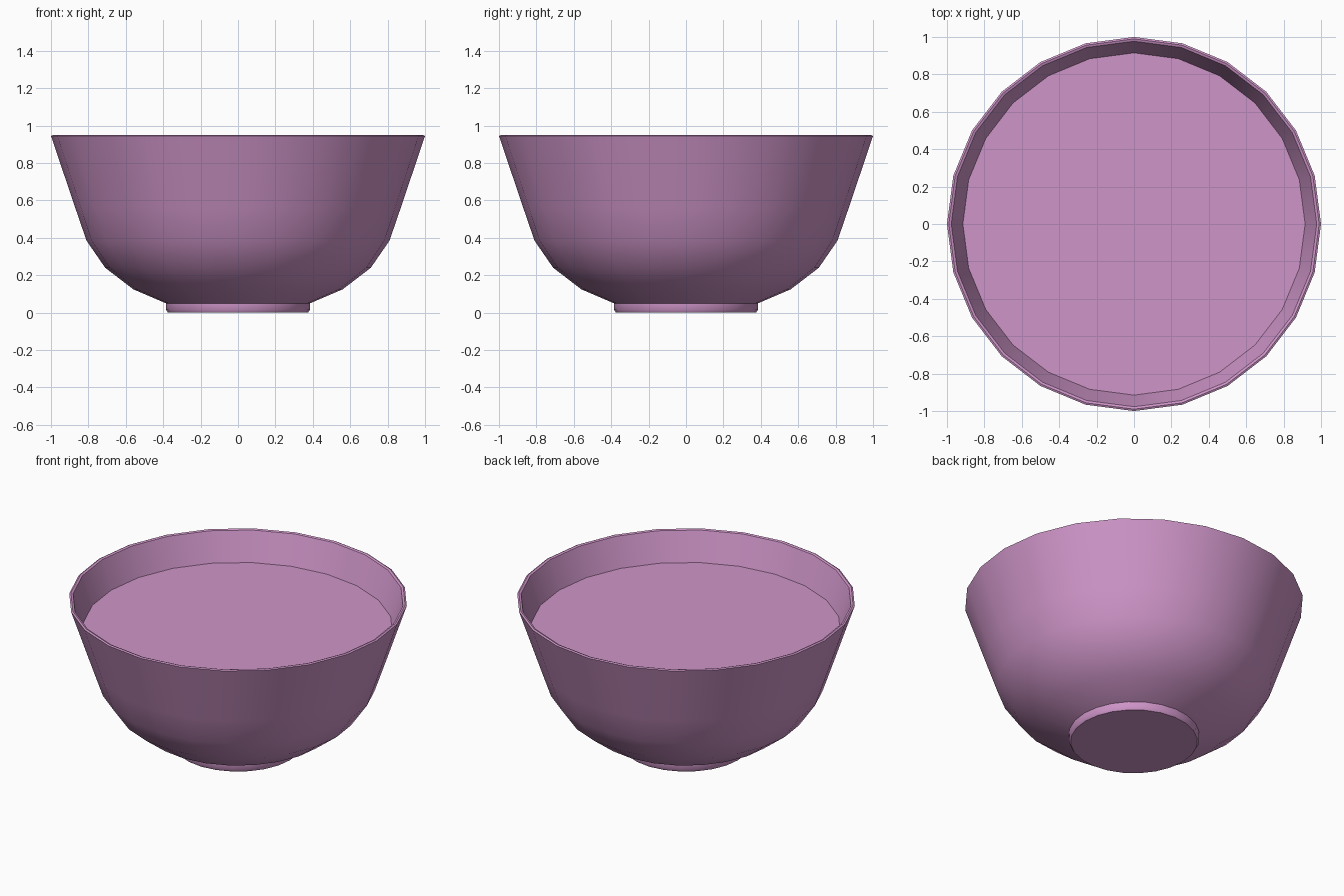
import bpy, bmesh, math

if "Cube" in bpy.data.objects:
    bpy.data.objects.remove(bpy.data.objects["Cube"])

SIDES = 24

# Glaze colour
mat = bpy.data.materials.new("pink_glaze")
mat.diffuse_color = (0.62, 0.30, 0.58, 1)
mat.use_nodes = True
mat.node_tree.nodes["Principled BSDF"].inputs["Base Color"].default_value = mat.diffuse_color


def lathe(name, profile, cap_start=False, cap_end=False):
    """Spin an (r, z) profile round z, optionally capping either end."""
    bm = bmesh.new()
    rings = []
    for r, z in profile:
        rings.append([bm.verts.new((r * math.cos(2 * math.pi * i / SIDES),
                                    r * math.sin(2 * math.pi * i / SIDES), z))
                      for i in range(SIDES)])
    for a, b in zip(rings, rings[1:]):
        for i in range(SIDES):
            j = (i + 1) % SIDES
            bm.faces.new((a[i], a[j], b[j], b[i]))
    if cap_start:
        bm.faces.new(rings[0][::-1])
    if cap_end:
        bm.faces.new(rings[-1])
    me = bpy.data.meshes.new(name)
    bm.to_mesh(me)
    bm.free()
    me.materials.append(mat)
    ob = bpy.data.objects.new(name, me)
    bpy.context.collection.objects.link(ob)
    bpy.ops.object.select_all(action='DESELECT')
    ob.select_set(True)
    bpy.context.view_layer.objects.active = ob
    bpy.ops.object.shade_smooth_by_angle(angle=math.radians(35))
    return ob


# Bowl: foot, outer wall, rim, then inner wall down to the inside bottom
outer = [(0.375, 0.0), (0.385, 0.015), (0.385, 0.05), (0.56, 0.125),
         (0.71, 0.24), (0.81, 0.385), (0.87, 0.56), (1.0, 0.945)]
inner = [(0.99, 0.95), (0.977, 0.945), (0.848, 0.565), (0.79, 0.395),
         (0.695, 0.255), (0.55, 0.145), (0.375, 0.07)]
lathe("bowl", outer + inner, cap_start=True, cap_end=True)

# Flat surface of the contents
lathe("contents", [(0.915, 0.762)], cap_end=True)
